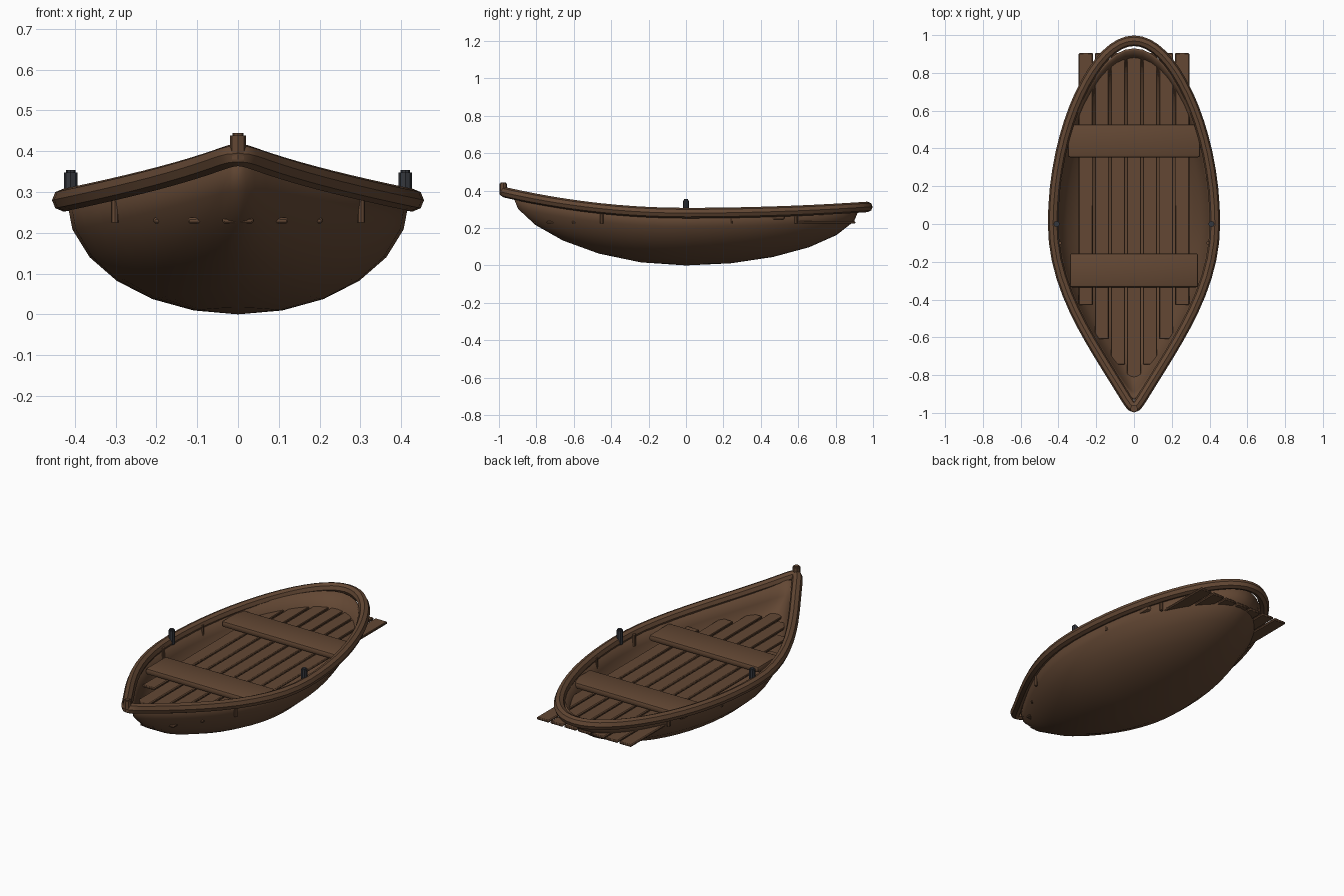
import bpy
import bmesh
import math

cube = bpy.data.objects.get("Cube")
if cube:
    bpy.data.objects.remove(cube, do_unlink=True)


def material(name, color):
    m = bpy.data.materials.new(name)
    m.use_nodes = True
    m.diffuse_color = color
    m.node_tree.nodes["Principled BSDF"].inputs["Base Color"].default_value = color
    return m


WOOD = material("brown wood", (0.125, 0.064, 0.034, 1))
IRON = material("dark iron", (0.035, 0.038, 0.046, 1))
RIM_Z = 0.28


def pinch(y):
    """Narrows the plan toward the pointed bow and slightly toward the stern."""
    return 1 - (0.8 if y < 0 else 0.12) * y * y


def sheer(y):
    """Raises the boat toward both ends."""
    return (0.118 if y < 0 else 0.035) * y * y


def outline(angle, half_width, half_length):
    y = half_length * math.sin(angle)
    return half_width * math.cos(angle) * pinch(y), y


def finish(obj, mat, smooth=True):
    obj.data.materials.append(mat)
    bpy.ops.object.select_all(action="DESELECT")
    obj.select_set(True)
    bpy.context.view_layer.objects.active = obj
    if smooth:
        bpy.ops.object.shade_smooth_by_angle(angle=math.radians(40))
    return obj


def mesh_object(name, bm, mat):
    bmesh.ops.recalc_face_normals(bm, faces=bm.faces)
    mesh = bpy.data.meshes.new(name)
    bm.to_mesh(mesh)
    bm.free()
    obj = bpy.data.objects.new(name, mesh)
    bpy.context.collection.objects.link(obj)
    return finish(obj, mat)


def board(name, center, size, bevel, segments=2):
    bm = bmesh.new()
    bmesh.ops.create_cube(bm, size=1)
    for v in bm.verts:
        v.co = [c + s * p for c, s, p in zip(center, size, v.co)]
    bmesh.ops.bevel(bm, geom=bm.edges[:], offset=bevel, segments=segments,
                    affect="EDGES", profile=0.5)
    return mesh_object(name, bm, WOOD)


def post(name, x, y, bottom, top, radius, mat, cap=True):
    """Eight-sided post, optionally stepped to a narrower top."""
    bm = bmesh.new()
    steps = [(radius, bottom, top)]
    if cap:
        steps.append((radius * 0.7, top - 0.005, top + 0.006))
    for r, low, high in steps:
        made = bmesh.ops.create_cone(bm, cap_ends=True, segments=8, radius1=r,
                                     radius2=r, depth=high - low)
        bmesh.ops.translate(bm, verts=made["verts"], vec=(x, y, (low + high) / 2))
    return mesh_object(name, bm, mat)


# Hull: stretched half bowl with a pinched bow and raised ends
SEGMENTS, ROWS = 48, 6
bm = bmesh.new()
keel = bm.verts.new((0, 0, 0))
previous = None
for row in range(1, ROWS + 1):
    tilt = math.pi / 2 * row / ROWS
    ring = []
    for i in range(SEGMENTS):
        x, y = outline(math.tau * i / SEGMENTS, 0.42 * math.sin(tilt), 0.93 * math.sin(tilt))
        ring.append(bm.verts.new((x, y, RIM_Z * (1 - math.cos(tilt)) + sheer(y))))
    for i in range(SEGMENTS):
        j = (i + 1) % SEGMENTS
        if previous:
            bm.faces.new((previous[i], previous[j], ring[j], ring[i]))
        else:
            bm.faces.new((keel, ring[j], ring[i]))
    previous = ring
hull = mesh_object("hull", bm, WOOD)
# Make the bowl's outside face outward before thickening inward
if min(hull.data.polygons, key=lambda p: p.center.z).normal.z > 0:
    hull.data.flip_normals()
shell = hull.modifiers.new("thickness", "SOLIDIFY")
shell.thickness = 0.012
shell.offset = -1

# Gunwale: round rail around the rim
curve = bpy.data.curves.new("gunwale", "CURVE")
curve.dimensions = "3D"
curve.bevel_depth = 0.028
curve.bevel_resolution = 2
spline = curve.splines.new("POLY")
spline.points.add(63)
spline.use_cyclic_u = True
for i, point in enumerate(spline.points):
    x, y = outline(math.tau * i / 64, 0.428, 0.97)
    point.co = (x, y, RIM_Z + sheer(y), 1)
rail = bpy.data.objects.new("gunwale", curve)
bpy.context.collection.objects.link(rail)
bpy.ops.object.select_all(action="DESELECT")
rail.select_set(True)
bpy.context.view_layer.objects.active = rail
bpy.ops.object.convert(target="MESH")
finish(bpy.context.object, WOOD)

# Floor planks, stepped at the bow and level at the stern
BOW_ENDS = (-0.815, -0.745, -0.61, -0.43)
for n in range(-3, 4):
    front, back = BOW_ENDS[abs(n)], 0.905
    board("floor_plank", (n * 0.085, (front + back) / 2, 0.23),
          (0.075, back - front, 0.014), 0.004, 1)

# Bench seats
board("front_seat", (0, -0.245, 0.262), (0.68, 0.18, 0.035), 0.012)
board("rear_seat", (0, 0.44, 0.262), (0.7, 0.175, 0.035), 0.012)

# Mirrored ribs and oarlocks
for side, label in ((1, "left"), (-1, "right")):
    for y, x in ((-0.45, 0.302), (-0.1, 0.392), (0.24, 0.388), (0.59, 0.305)):
        post(label + "_rib", side * x, y, 0.225, 0.29, 0.009, WOOD, cap=False)
    post(label + "_oarlock", side * 0.41, 0, 0.27, 0.348, 0.016, IRON)

# Bow post
post("bow_post", 0, -0.977, 0.38, 0.438, 0.02, WOOD)
